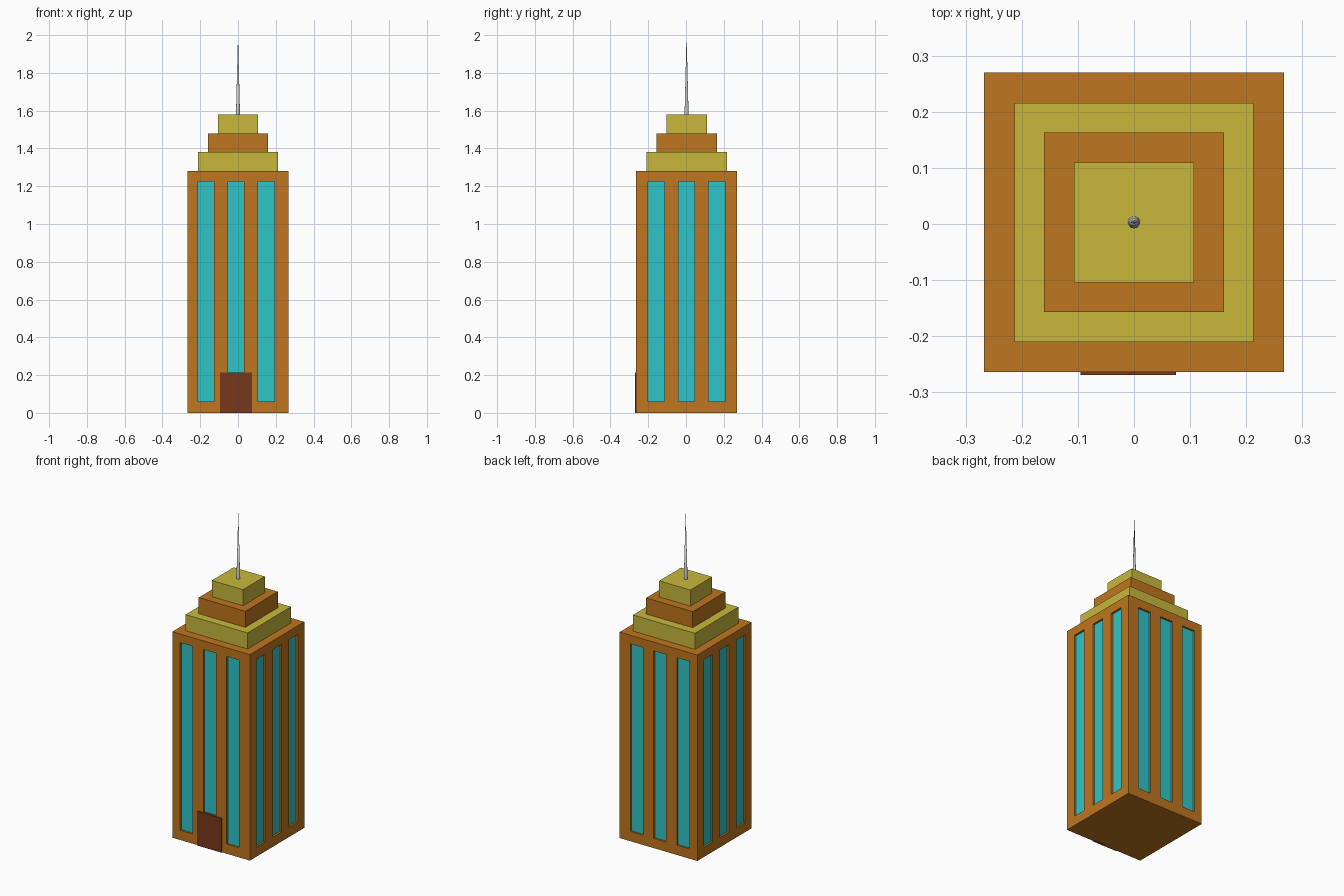
import bpy, bmesh
from mathutils import Matrix, Vector

if "Cube" in bpy.data.objects:
    bpy.data.objects.remove(bpy.data.objects["Cube"])

CY = 0.003      # building axis in y (the door shifts the bounds slightly)
HALF = 0.267    # half width of the tower


def material(name, rgb):
    m = bpy.data.materials.new(name)
    m.diffuse_color = (*rgb, 1)
    m.use_nodes = True
    m.node_tree.nodes["Principled BSDF"].inputs["Base Color"].default_value = m.diffuse_color
    return m


orange = material("orange_wall", (0.52, 0.18, 0.013))
yellow = material("yellow_trim", (0.58, 0.48, 0.045))
cyan = material("cyan_glass", (0.03, 0.56, 0.58))
brown = material("brown_door", (0.19, 0.038, 0.012))


def boxes(name, bounds, mat=None):
    """One object holding a box for each (low corner, high corner) pair."""
    bm = bmesh.new()
    for lo, hi in bounds:
        lo, hi = Vector(lo), Vector(hi)
        bmesh.ops.create_cube(bm, size=1, matrix=Matrix.Translation((lo + hi) / 2)
                              @ Matrix.Diagonal((*(hi - lo), 1)))
    me = bpy.data.meshes.new(name)
    bm.to_mesh(me)
    bm.free()
    ob = bpy.data.objects.new(name, me)
    bpy.context.collection.objects.link(ob)
    if mat:
        me.materials.append(mat)
    return ob


def window_bounds(inner, outer):
    """Three tall strips on all four walls, between two distances from the axis."""
    out = []
    for i in (-1, 0, 1):
        for s in (-1, 1):
            a, b = sorted((s * inner, s * outer))
            x, y = -0.01 + 0.16 * i, CY + 0.16 * i
            out.append(((x - 0.043, CY + a, 0.06), (x + 0.043, CY + b, 1.226)))
            out.append(((a, y - 0.043, 0.06), (b, y + 0.043, 1.226)))
    return out


# Tower with recessed window slots
tower = boxes("tower", [((-HALF, CY - HALF, 0), (HALF, CY + HALF, 1.28))], orange)
cutter = boxes("window_cutter", window_bounds(HALF - 0.02, HALF + 0.05))
cutter.hide_render = True
cutter.hide_set(True)
mod = tower.modifiers.new("window_slots", "BOOLEAN")
mod.object = cutter
mod.solver = "EXACT"

# Glass at the back of each slot
boxes("windows", window_bounds(HALF - 0.02, HALF - 0.012), cyan)

# Stepped roof
for i, (h, mat) in enumerate(((0.213, yellow), (0.16, orange), (0.107, yellow))):
    z = 1.28 + 0.1 * i
    boxes(f"roof_step_{i + 1}", [((-h, CY - h, z), (h, CY + h, z + 0.1))], mat)

# Entrance door, slightly proud of the wall
boxes("door", [((-0.095, CY - HALF - 0.005, 0), (0.075, CY - HALF + 0.015, 0.213))], brown)

# Spire
bpy.ops.mesh.primitive_cone_add(vertices=24, radius1=0.0107, radius2=0, depth=0.42,
                                location=(0, CY, 1.79))
bpy.context.object.name = "spire"
bpy.ops.object.shade_smooth_by_angle()
